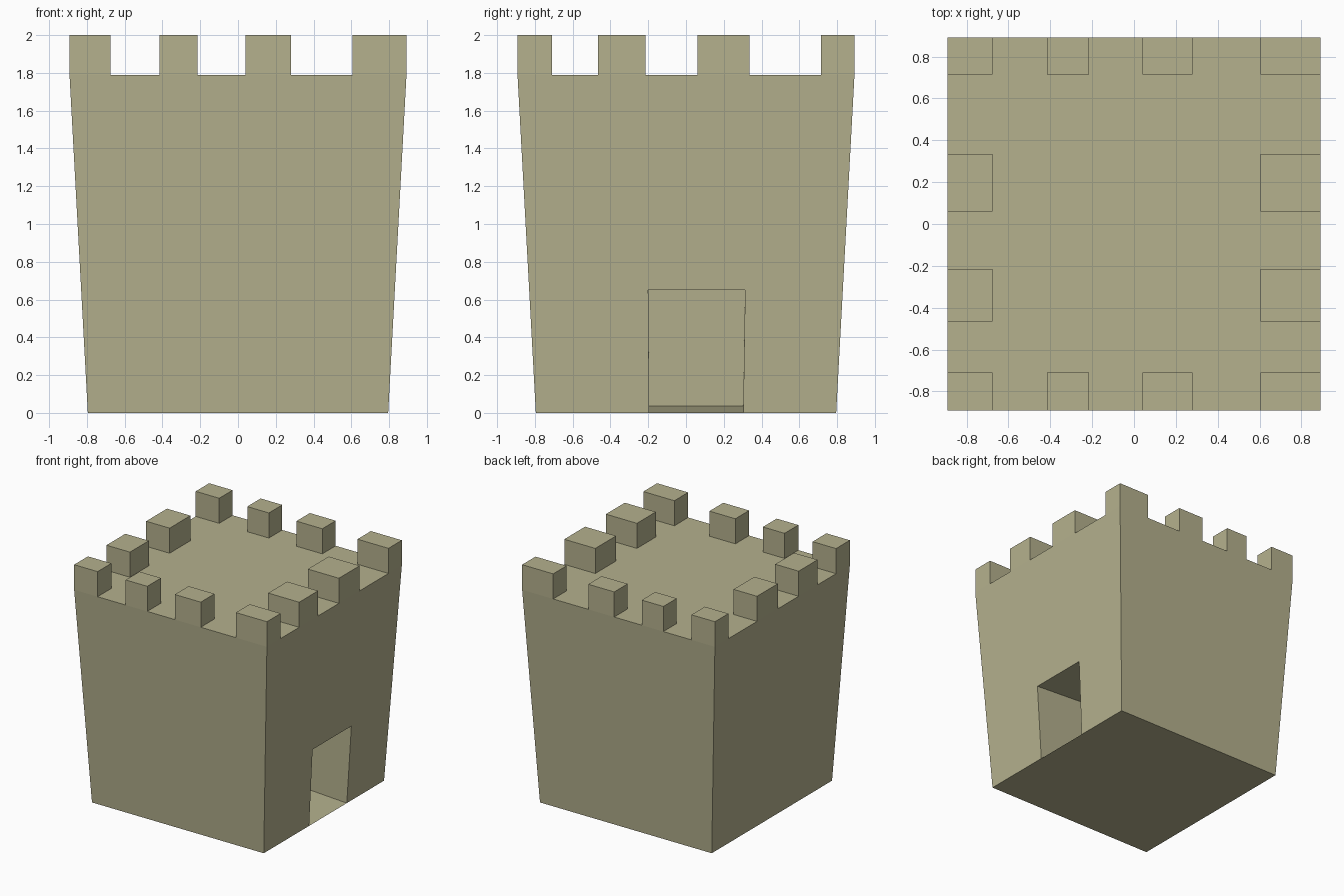
import bpy, bmesh
from mathutils import Vector

if "Cube" in bpy.data.objects:
    bpy.data.objects.remove(bpy.data.objects["Cube"])

B, T, H, TOP = 0.795, 0.892, 1.79, 2.0       # base half, top half, deck height, full height
xs = [-T, -0.675, -0.415, -0.215, 0.04, 0.28, 0.605, T]
ys = [-T, -0.71, -0.465, -0.215, 0.06, 0.335, 0.715, T]

bm = bmesh.new()
cache = {}


def v(x, y, z):
    key = (round(x, 4), round(y, 4), round(z, 4))
    if key not in cache:
        cache[key] = bm.verts.new(key)
    return cache[key]


def face(pts):
    return bm.faces.new([v(*p) for p in pts])


# Deck grid; every other border cell rises into a battlement
merlons = []
for i in range(7):
    for j in range(7):
        f = face([(xs[i], ys[j], H), (xs[i + 1], ys[j], H),
                  (xs[i + 1], ys[j + 1], H), (xs[i], ys[j + 1], H)])
        if i % 2 == 0 and j % 2 == 0 and (i in (0, 6) or j in (0, 6)):
            merlons.append(f)

# Doorway outline on the right wall and its inner copy, pushed in along the wall normal
slope = (T - B) / H
door = [(B, -0.195, 0), (B + slope * 0.65, -0.2, 0.65),
        (B + slope * 0.65, 0.313, 0.65), (B, 0.303, 0)]
inward = Vector((-1, 0, slope)) * 0.65
inner = [tuple(Vector(p) + inward) for p in door]
for k in range(4):
    n = (k + 1) % 4
    face([door[k], door[n], inner[n], inner[k]])
face(inner)

# Tapered walls
face([(-B, -B, 0), (B, -B, 0)] + [(x, -T, H) for x in reversed(xs)])
face([(B, B, 0), (-B, B, 0)] + [(x, T, H) for x in xs])
face([(-B, B, 0), (-B, -B, 0)] + [(-T, y, H) for y in ys])
face([(B, -B, 0)] + door + [(B, B, 0)] + [(T, y, H) for y in reversed(ys)])

# Underside
face([(-B, -B, 0), (-B, B, 0), (B, B, 0), door[3], door[0], (B, -B, 0)])

# Raise the battlements
res = bmesh.ops.extrude_face_region(bm, geom=merlons)
up = [g for g in res["geom"] if isinstance(g, bmesh.types.BMVert)]
bmesh.ops.translate(bm, verts=up, vec=(0, 0, TOP - H))
bmesh.ops.delete(bm, geom=[f for f in merlons if f.is_valid], context='FACES_ONLY')
bmesh.ops.recalc_face_normals(bm, faces=bm.faces)

mesh = bpy.data.meshes.new("castle_tower")
bm.to_mesh(mesh)
bm.free()
tower = bpy.data.objects.new("castle_tower", mesh)
bpy.context.collection.objects.link(tower)

# Sandstone colour
mat = bpy.data.materials.new("sandstone")
mat.diffuse_color = (0.46, 0.44, 0.27, 1)
mat.use_nodes = True
mat.node_tree.nodes["Principled BSDF"].inputs["Base Color"].default_value = mat.diffuse_color
mesh.materials.append(mat)
